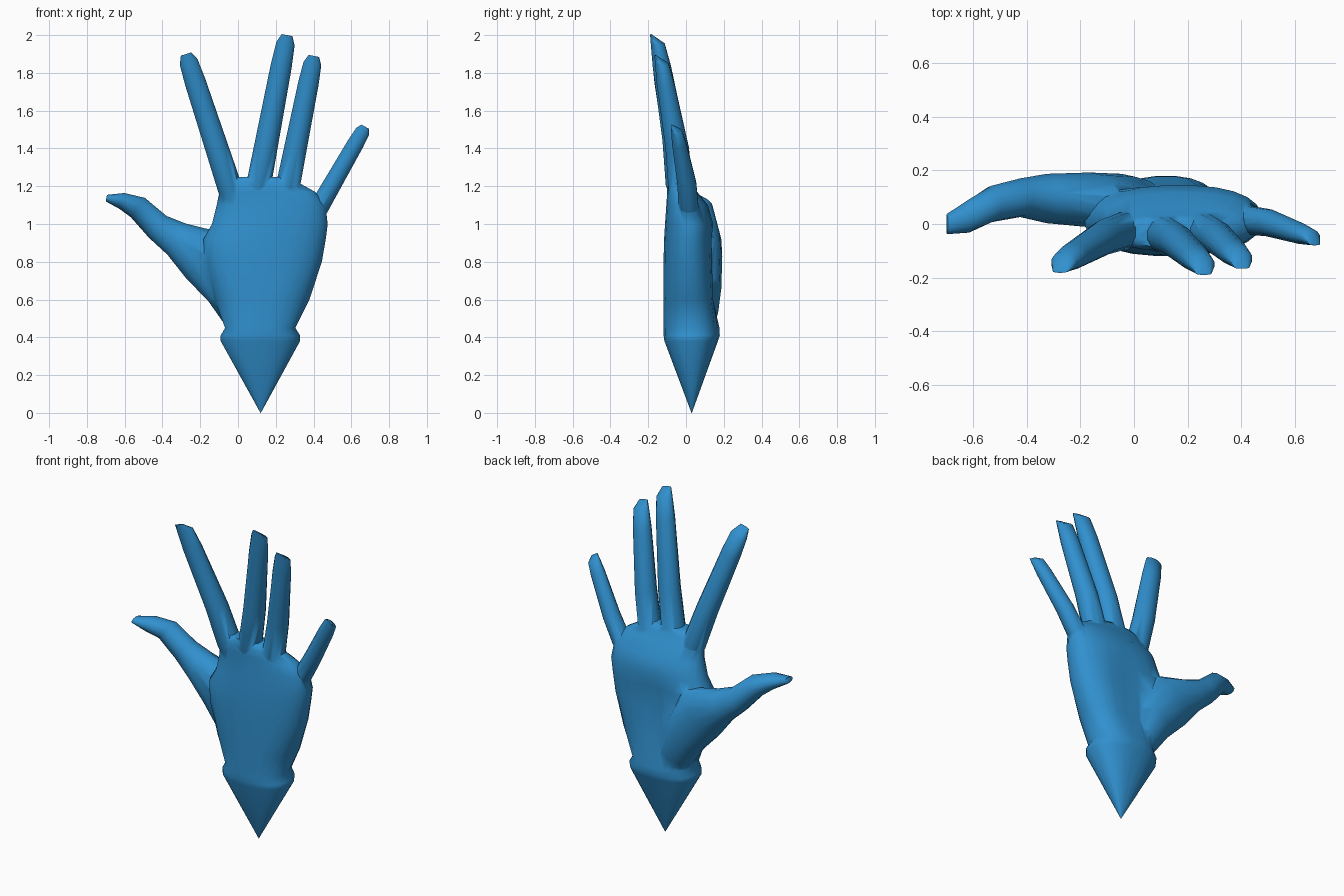
import bpy, bmesh, math
from mathutils import Vector

if "Cube" in bpy.data.objects:
    bpy.data.objects.remove(bpy.data.objects["Cube"])

skin = bpy.data.materials.new("blue skin")
skin.diffuse_color = (0.03, 0.28, 0.62, 1)
skin.use_nodes = True
skin.node_tree.nodes["Principled BSDF"].inputs["Base Color"].default_value = skin.diffuse_color


def loft(name, sections, sides, power=1.0, upright=False):
    """Closed tube through (x, y, z, half width, half depth) rings; depth lies along y."""
    bm = bmesh.new()
    rings = []
    for i, (x, y, z, hw, hd) in enumerate(sections):
        a, b = sections[max(i - 1, 0)], sections[min(i + 1, len(sections) - 1)]
        t = Vector((0, 0, 1)) if upright else Vector((b[0] - a[0], 0, b[2] - a[2])).normalized()
        side = Vector((t.z, 0, -t.x))
        ring = []
        for k in range(sides):
            ang = math.tau * (k + 0.5) / sides
            c, s = math.cos(ang), math.sin(ang)
            c = math.copysign(abs(c) ** power, c)
            s = math.copysign(abs(s) ** power, s)
            ring.append(bm.verts.new(Vector((x, y, z)) + side * hw * c + Vector((0, hd * s, 0))))
        rings.append(ring)
    for lo, hi in zip(rings, rings[1:]):
        for k in range(sides):
            n = (k + 1) % sides
            bm.faces.new((lo[k], lo[n], hi[n], hi[k]))
    bm.faces.new(rings[0][::-1])
    bm.faces.new(rings[-1])
    bmesh.ops.recalc_face_normals(bm, faces=bm.faces)
    mesh = bpy.data.meshes.new(name)
    bm.to_mesh(mesh)
    bm.free()
    mesh.materials.append(skin)
    ob = bpy.data.objects.new(name, mesh)
    bpy.context.collection.objects.link(ob)
    return ob


def finger(name, base, tip, r):
    """Tapered finger whose tip slants back on the palm side."""
    base, tip = Vector(base), Vector(tip)
    shape = [(0, 0, .055, .045), (.14, .004, .068, .070), (.4, .026, .064, .066),
             (.82, .030, .058, .050), (.95, .030, .051, .038), (1, .003, .030, .005)]
    rings = []
    for t, bulge, hw, hd in shape:
        p = base.lerp(tip, t)
        rings.append((p.x, p.y + bulge * r, p.z, hw * r, hd * r))
    return loft(name, rings, 12)


# palm and pointed wrist: z, x min, x max, y min, y max
outline = [(0, .119, .121, .029, .031), (.38, -.093, .33, -.115, .17),
           (.41, -.093, .33, -.12, .18), (.45, -.07, .305, -.12, .178),
           (.6, -.125, .38, -.12, .163), (.8, -.18, .446, -.12, .152),
           (.92, -.185, .467, -.117, .148), (1.0, -.14, .477, -.112, .145),
           (1.1, -.115, .465, -.105, .117),
           (1.17, -.10, .41, -.10, .06), (1.22, -.07, .32, -.10, .035),
           (1.25, -.02, .25, -.085, .015)]
hand = loft("hand", [((a + b) / 2, (c + d) / 2, z, (b - a) / 2, (d - c) / 2)
                     for z, a, b, c, d in outline], 24, 0.85, True)
# shallow hollow in the palm
for v in hand.data.vertices:
    if v.co.y > 0.05 and 0.55 < v.co.z < 0.98:
        v.co.y -= 0.025 * math.exp(-((v.co.x - 0.14) / 0.11) ** 2)

# thumb with its fleshy base
thumb = loft("thumb", [(.06, .06, .43, .08, .08), (.015, .065, .53, .11, .105), (-.045, .075, .66, .135, .112),
                       (-.165, .09, .83, .165, .102), (-.325, .095, .92, .098, .092),
                       (-.425, .098, .985, .076, .072), (-.53, .075, 1.087, .065, .068),
                       (-.615, .03, 1.122, .045, .062), (-.697, 0, 1.137, .018, .038)], 14)

# four fingers
parts = [thumb,
         finger("index_finger", (0, -.005, 1.06), (-.275, -.18, 1.9), 1),
         finger("middle_finger", (.085, -.02, 1.08), (.26, -.188, 2.0), 1),
         finger("ring_finger", (.24, -.01, 1.08), (.402, -.165, 1.89), .97),
         finger("little_finger", (.39, .025, 1.02), (.674, -.078, 1.515), .78)]

# weld every part into one skin
bpy.context.view_layer.objects.active = hand
for part in parts:
    mod = hand.modifiers.new("weld", "BOOLEAN")
    mod.operation, mod.solver, mod.object = "UNION", "EXACT", part
    bpy.ops.object.modifier_apply(modifier=mod.name)
    bpy.data.objects.remove(part)

bpy.ops.object.select_all(action="DESELECT")
hand.select_set(True)
bpy.ops.object.shade_smooth_by_angle(angle=math.radians(60))
